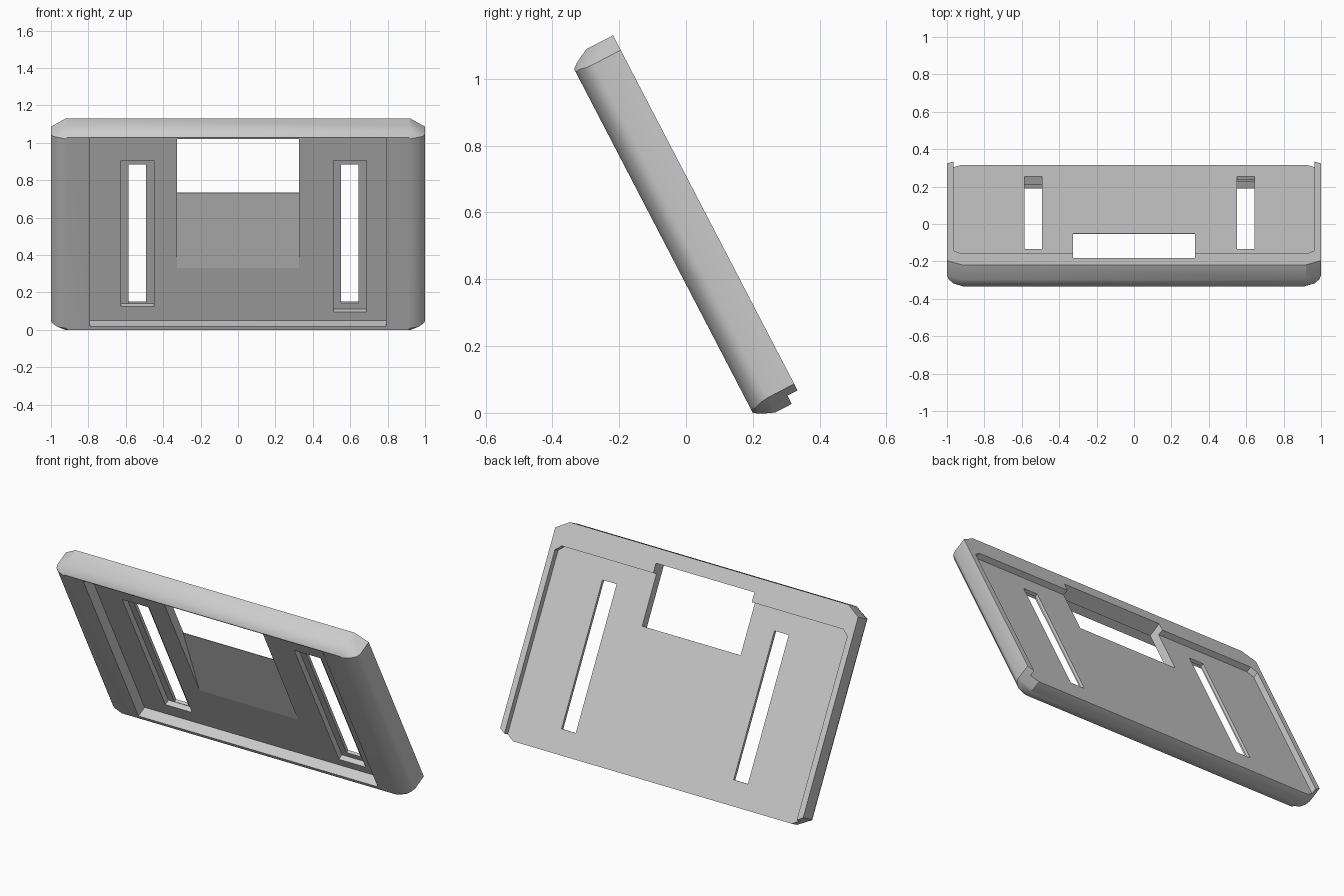
import bpy, bmesh, math
from mathutils import Vector

if "Cube" in bpy.data.objects:
    bpy.data.objects.remove(bpy.data.objects["Cube"])

# Panel coordinates: x across, v up along the leaning panel, w from front to back
LEAN = math.atan2(0.461, 0.887)
S, C = math.sin(LEAN), math.cos(LEAN)

grey = bpy.data.materials.new("light_grey")
grey.diffuse_color = (0.6, 0.6, 0.6, 1)
grey.use_nodes = True
grey.node_tree.nodes["Principled BSDF"].inputs["Base Color"].default_value = grey.diffuse_color


def place(x, v, w):
    return Vector((x, 0.2 - S * v + C * w, C * v + S * w))


def loft(name, rings):
    """Closed solid through rings of (x, v, w) points."""
    bm = bmesh.new()
    loops = [[bm.verts.new(place(*p)) for p in r] for r in rings]
    n = len(loops[0])
    for a, b in zip(loops, loops[1:]):
        for i in range(n):
            j = (i + 1) % n
            bm.faces.new((a[i], a[j], b[j], b[i]))
    bm.faces.new(loops[0])
    bm.faces.new(loops[-1])
    bmesh.ops.recalc_face_normals(bm, faces=bm.faces)
    mesh = bpy.data.meshes.new(name)
    bm.to_mesh(mesh)
    bm.free()
    ob = bpy.data.objects.new(name, mesh)
    bpy.context.collection.objects.link(ob)
    mesh.materials.append(grey)
    return ob


def octagon(hx, v0, v1, cx, cv, w):
    return [(x, v, w) for x, v in (
        (-hx + cx, v0), (hx - cx, v0), (hx, v0 + cv), (hx, v1 - cv),
        (hx - cx, v1), (-hx + cx, v1), (-hx, v1 - cv), (-hx, v0 + cv))]


def box(name, x0, x1, v0, v1, w0, w1):
    return loft(name, [[(x0, v0, w), (x1, v0, w), (x1, v1, w), (x0, v1, w)]
                       for w in (w0, w1)])


def carve(target, cutter):
    cutter.hide_render = True
    bpy.context.view_layer.objects.active = target
    mod = target.modifiers.new("cut", 'BOOLEAN')
    mod.operation = 'DIFFERENCE'
    mod.solver = 'EXACT'
    mod.object = cutter
    bpy.ops.object.modifier_apply(modifier=mod.name)
    bpy.data.objects.remove(cutter, do_unlink=True)


# Panel body: clipped corners and rounded front edge
panel = loft("cover_panel", [
    octagon(0.92, 0.0, 1.16, 0.01, 0.01, 0.0),
    octagon(0.965, -0.010, 1.172, 0.045, 0.02, 0.015),
    octagon(0.99, -0.020, 1.184, 0.07, 0.037, 0.036),
    octagon(1.0, -0.03, 1.196, 0.08, 0.05, 0.06),
    octagon(1.0, -0.03, 1.196, 0.08, 0.05, 0.15)])

# Front recess
carve(panel, box("front_recess", -0.79, 0.79, 0.021, 1.155, -0.1, 0.065))

# Back recess, open at the bottom, with clipped upper corners
carve(panel, loft("back_recess", [
    [(-0.965, -0.2, w), (0.965, -0.2, w), (0.965, 1.03, w),
     (0.93, 1.06, w), (-0.93, 1.06, w), (-0.965, 1.03, w)]
    for w in (0.116, 0.3)]))

# Window with a ramp sloping into it from the front
ramp = [(0.338, 0.065), (0.766, 0.113), (0.766, 0.25),
        (1.115, 0.25), (1.115, 0.04), (0.338, 0.04)]
carve(panel, loft("window_ramp", [[(x, v, w) for v, w in ramp]
                                  for x in (-0.325, 0.325)]))

# Two long slots with a stepped rim: centre x, rim bottom v
for x, low in ((-0.538, 0.106), (0.598, 0.074)):
    carve(panel, box("slot_rim", x - 0.088, x + 0.088, low, 0.987, 0.03, 0.098))
    carve(panel, box("slot", x - 0.047, x + 0.047, 0.109, 0.945, 0.02, 0.25))

# Smooth the rounded edge, keep the rest crisp
bpy.ops.object.select_all(action='DESELECT')
panel.select_set(True)
bpy.context.view_layer.objects.active = panel
bpy.ops.object.shade_smooth_by_angle(angle=math.radians(30))
